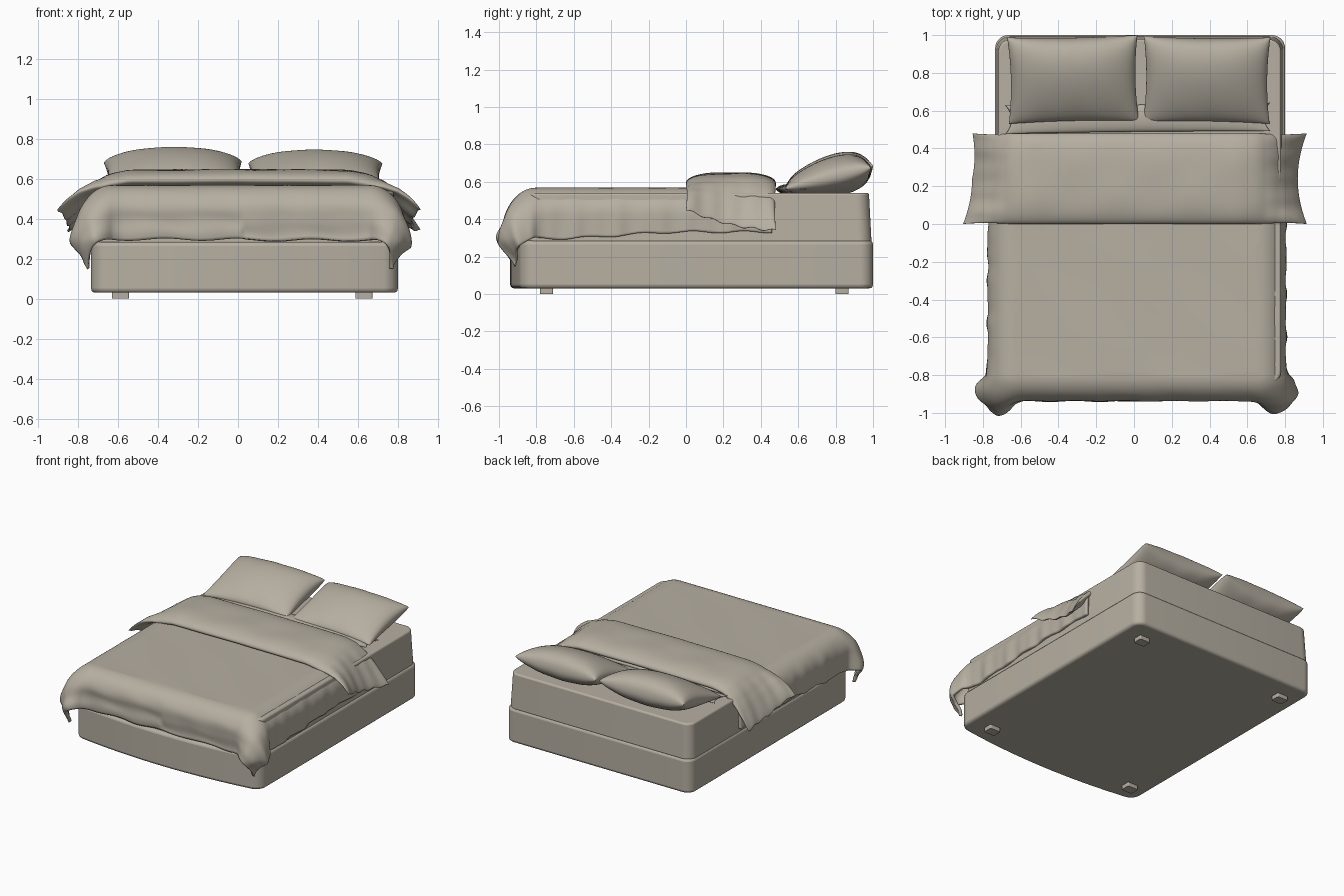
import bpy, math
from math import sin, cos, pi, hypot

if "Cube" in bpy.data.objects:
    bpy.data.objects.remove(bpy.data.objects["Cube"])

mat = bpy.data.materials.new("warm grey linen")
mat.diffuse_color = (0.47, 0.43, 0.36, 1)
mat.use_nodes = True
mat.node_tree.nodes["Principled BSDF"].inputs["Base Color"].default_value = mat.diffuse_color


def smoothstep(a, b, x):
    k = min(1, max(0, (x - a) / (b - a)))
    return k * k * (3 - 2 * k)


def make(name, verts, faces, angle=40):
    me = bpy.data.meshes.new(name)
    me.from_pydata(verts, [], faces)
    me.validate()
    me.materials.append(mat)
    me.polygons.foreach_set("use_smooth", [True] * len(me.polygons))
    me.set_sharp_from_angle(angle=math.radians(angle))
    ob = bpy.data.objects.new(name, me)
    bpy.context.collection.objects.link(ob)
    return ob


def grid_faces(nu, nv, start=0, flip=False):
    out = []
    for j in range(nv):
        for i in range(nu):
            a = start + j * (nu + 1) + i
            f = (a, a + 1, a + nu + 2, a + nu + 1)
            out.append(f[::-1] if flip else f)
    return out


def slab(name, x0, x1, y0, y1, z0, z1, r, bow=0.0, top=1.0, bevel=0.02):
    """Rounded block with a front that bows outward and a slightly drawn-in top."""
    cx, cy, hx = (x0 + x1) / 2, (y0 + y1) / 2, (x1 - x0) / 2
    pts = []
    for px, py, a0 in ((x1 - r, y1 - r, 0), (x0 + r, y1 - r, 90),
                       (x0 + r, y0 + r, 180), (x1 - r, y0 + r, 270)):
        for k in range(9):
            a = math.radians(a0 + k * 11.25)
            pts.append((px + r * cos(a), py + r * sin(a)))
        if a0 == 180:
            pts += [(x0 + r + (x1 - x0 - 2 * r) * k / 16, y0) for k in range(1, 16)]
    pts = [(x, y + bow * ((x - cx) / hx) ** 2 * (y < cy)) for x, y in pts]
    n = len(pts)
    v = [(x, y, z0) for x, y in pts]
    v += [(cx + (x - cx) * top, cy + (y - cy) * top, z1) for x, y in pts]
    f = [(i, (i + 1) % n, n + (i + 1) % n, n + i) for i in range(n)]
    f += [tuple(range(n))[::-1], tuple(range(n, 2 * n))]
    ob = make(name, v, f)
    if bevel:
        b = ob.modifiers.new("soft edges", 'BEVEL')
        b.width, b.segments, b.limit_method = bevel, 3, 'ANGLE'
        b.angle_limit = math.radians(50)
    return ob


def puff(name, centre, thick, nu, nv):
    """Stuffed cushion: upper and lower skins around a centre sheet, joined at the seam."""
    v = []
    for side in (1, -1):
        for j in range(nv + 1):
            for i in range(nu + 1):
                # sample denser near the seams
                u, w = sin((i / nu - .5) * pi), sin((j / nv - .5) * pi)
                (x, y, z), (nx, ny, nz) = centre(u, w)
                t = side * thick(u, w)
                v.append((x + nx * t, y + ny * t, z + nz * t))
    half = (nu + 1) * (nv + 1)
    f = grid_faces(nu, nv) + grid_faces(nu, nv, half, True)
    ob = make(name, v, f, 60)
    m = ob.modifiers.new("seam", 'WELD')
    m.merge_threshold = 0.0005
    return ob


# Base, mattress and feet
slab("bed_base", -.735, .80, -.94, 1.0, .03, .285, .07, bow=.06)
slab("mattress", -.73, .79, -.86, .992, .275, .54, .07, top=.985, bevel=.012)
for fx, sx in ((-.588, "left"), (.63, "right")):
    for fy, sy in ((-.745, "front"), (.835, "back")):
        slab(f"foot_{sy}_{sx}", fx - .043, fx + .043, fy - .035, fy + .035, 0, .04, .008, bevel=0)


# Duvet: sheet draped over the sides and the foot end, flaring at the corners
def duvet():
    nu, nv, cx, cy, L, R, top = 150, 120, .645, -.80, .355, .145, .568
    v = []
    for j in range(nv + 1):
        t = (cy - L) + (.46 - cy + L) * j / nv
        Ls = L - .035 * smoothstep(-.7, 0, t)
        for i in range(nu + 1):
            s = (2 * i / nu - 1) * (cx + Ls)
            sg = 1 if s > 0 else -1
            sx, sy = abs(s) - cx, cy - t
            ex, ey = max(0, sx), max(0, sy)
            d = hypot(ex, ey)
            x, y, z = max(-cx, min(cx, s)), max(cy, t), top
            if d > 0:
                dx, dy = ex / d, ey / d
                q = min(d / R, pi / 2)
                out = R * sin(q)
                drop = R * (1 - cos(q)) + max(0, d - R * pi / 2)
                h = smoothstep(.05, L, d)
                w = smoothstep(-.06, .16, sx) * smoothstep(-.06, .16, sy)
                out += .085 * w * h - .06 * smoothstep(L, L * 1.42, d)
                # hanging folds
                fold = sin(t * 31 + sg) * .5 + sin(t * 53 + 2 * sg) * .35 + sin(s * 24) * .4 * dy
                out += .008 * h * fold
                drop += .006 * h * sin(s * 17 + t * 23)
                x += sg * dx * out
                y -= dy * (out - .012 * (1 - w) * h)
                z -= drop
            else:
                z += .002 * sin(s * 9 + t * 5) * sin(t * 7)
            v.append((x + .015, y, z))
    ob = make("duvet", v, grid_faces(nu, nv), 60)
    m = ob.modifiers.new("padding", 'SOLIDIFY')
    m.thickness, m.offset = .022, -1


duvet()


# Folded throw lying across the bed, tips hanging over both sides
PATH = ((0, .607), (.55, .603), (.64, .588), (.71, .55), (.77, .495), (.82, .435), (.87, .37))


def throw_centre(u, w):
    a, sg = abs(u) * .87, (1 if u > 0 else -1)
    # resample the profile by horizontal distance
    for (xa, za), (xb, zb) in zip(PATH, PATH[1:]):
        if a <= xb + 1e-6:
            k = (a - xa) / (xb - xa)
            z, sl = za + (zb - za) * k, (zb - za) / (xb - xa)
            break
    e = smoothstep(.72, 1, abs(u))
    x = a + e * .05 * w * w - .01 * e
    if sg < 0 and w > 0:
        x -= .05 * e * w
    y = .24 + w * (.24 - .018 * e * (1 - abs(u)) * 4)
    z += e * (.035 * w * w - .055 * w)
    z += .006 * e * sin(w * 14 + sg)
    z -= .012 * abs(w) ** 3
    n = hypot(1, sl)
    return (sg * x + .005, y, z), (-sg * sl / n, 0, 1 / n)


def throw_thick(u, w):
    return (.042 * max(0, 1 - u ** 6) ** .5 * max(0, 1 - w ** 4) ** .5
            * (1 + .05 * sin(u * 13) * sin(w * 4)))


puff("folded_throw", throw_centre, throw_thick, 90, 36)


# Pillows, tilted up toward the head end
def pillow(name, cx, cy, cz, hx, hy, h, tilt, back=.25, turn=0.0):
    ca, sa = cos(tilt), sin(tilt)

    def centre(u, w):
        x = hx * u * (1 - .045 * (1 - w * w))
        y = hy * w * (1 - .05 * (1 - u * u))
        x, y = x * cos(turn) - y * sin(turn), x * sin(turn) + y * cos(turn)
        return (cx + x, cy + y * ca, cz + y * sa), (0, -sa, ca)

    def thick(u, w):
        wr = .03 * sin(u * 11 + w * 3) * abs(w) ** 3
        return h * (max(0, 1 - u * u) * max(0, 1 - w * w)) ** .42 * (1 + back * w + wr)

    puff(name, centre, thick, 40, 32)


pillow("pillow_left", -.322, .765, .628, .345, .235, .108, .24, turn=.02)
pillow("pillow_right", .385, .762, .62, .335, .235, .102, .24, turn=-.01)

# Turned-back sheet edge in front of the pillows
pillow("sheet_fold", .02, .56, .56, .70, .075, .028, 0, back=0, turn=.01)
